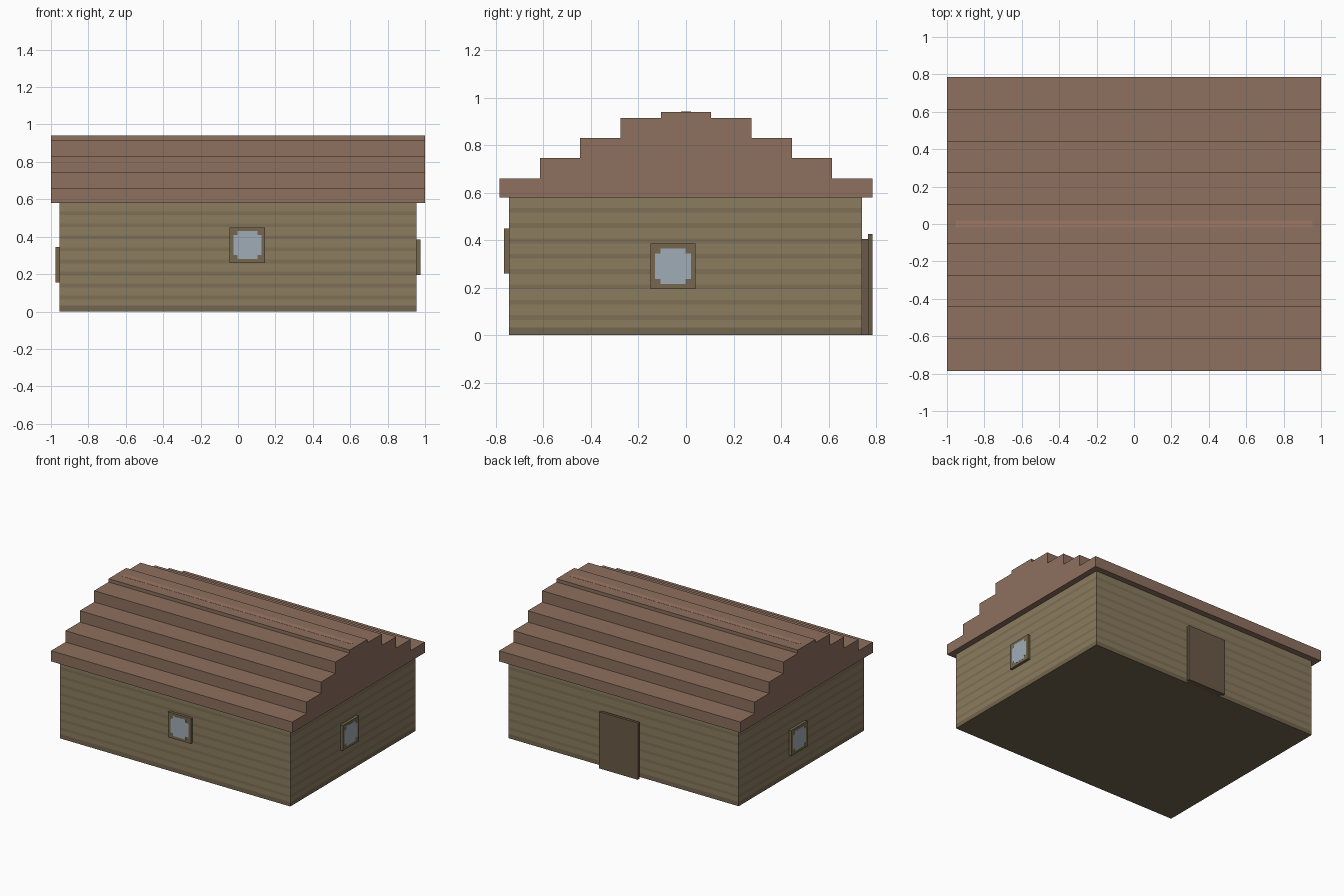
import bpy, bmesh
from mathutils import Matrix
from math import radians

if "Cube" in bpy.data.objects:
    bpy.data.objects.remove(bpy.data.objects["Cube"])


def mat(name, r, g, b):
    m = bpy.data.materials.new(name)
    m.diffuse_color = [((c / 255 + 0.055) / 1.055) ** 2.4 for c in (r, g, b)] + [1]
    m.use_nodes = True
    m.node_tree.nodes["Principled BSDF"].inputs["Base Color"].default_value = m.diffuse_color
    return m


WALL = mat("wall_light", 139, 124, 95)
BAND = mat("wall_dark", 126, 112, 86)
BASE = mat("wall_base", 116, 102, 78)
ROOF = mat("roof_brown", 141, 112, 94)
RIDGE = mat("ridge_brown", 156, 120, 100)
FRAME = mat("frame_brown", 118, 103, 78)
GLASS = mat("glass_blue", 160, 172, 182)
DOOR = mat("door_brown", 106, 90, 70)


def finish(name, bm, mats, matrix=Matrix()):
    bmesh.ops.recalc_face_normals(bm, faces=bm.faces)
    me = bpy.data.meshes.new(name)
    bm.to_mesh(me)
    bm.free()
    for m in mats:
        me.materials.append(m)
    ob = bpy.data.objects.new(name, me)
    ob.matrix_world = matrix
    bpy.context.collection.objects.link(ob)
    return ob


def box(name, x, y, z, m):
    bm = bmesh.new()
    bmesh.ops.create_cube(bm, size=1)
    for v in bm.verts:
        v.co = [r[0] if c < 0 else r[1] for c, r in zip(v.co, (x, y, z))]
    return finish(name, bm, [m])


def extrude(name, pts, vec, m, matrix=Matrix()):
    bm = bmesh.new()
    f = bm.faces.new([bm.verts.new(p) for p in pts])
    ext = bmesh.ops.extrude_face_region(bm, geom=[f], use_keep_orig=True)["geom"]
    bmesh.ops.translate(bm, vec=vec, verts=[g for g in ext if isinstance(g, bmesh.types.BMVert)])
    return finish(name, bm, [m], matrix)


# Walls: a box cut into plank rows, the lower edge of each row darker
bm = bmesh.new()
bmesh.ops.create_cube(bm, size=1)
for v in bm.verts:
    v.co = (v.co.x * 1.91, v.co.y * 1.485 - 0.0025, (v.co.z + 0.5) * 0.59)
levels = [0.033]
for i in range(1, 9):
    levels += [i * 0.0645, i * 0.0645 + 0.02]
for z in levels:
    bmesh.ops.bisect_plane(bm, geom=bm.verts[:] + bm.edges[:] + bm.faces[:],
                           plane_co=(0, 0, z), plane_no=(0, 0, 1))
for f in bm.faces:
    z = f.calc_center_median().z
    f.material_index = 2 if z < 0.033 else 1 if z > 0.06 and z % 0.0645 < 0.02 else 0
finish("walls", bm, [WALL, BAND, BASE])

# Stepped roof: half profile mirrored, then extruded along x
half = []
z0 = 0.58
for y, z1 in ((0.785, 0.66), (0.615, 0.745), (0.445, 0.83), (0.275, 0.915), (0.105, 0.94)):
    half += [(y, z0), (y, z1)]
    z0 = z1
profile = half + [(-y, z) for y, z in reversed(half)]
extrude("stepped_roof", [(-1, y, z) for y, z in profile], (2, 0, 0), ROOF)
box("ridge_strip", (-0.955, 0.955), (-0.02, 0.02), (0.92, 0.941), RIDGE)


# Windows: square frame with a notched pane, built facing -y and turned
def window(name, loc, angle):
    mw = Matrix.Translation(loc) @ Matrix.Rotation(radians(angle), 4, 'Z')
    a, b, s = 0.075, 0.053, 0.095
    extrude(name + "_frame", [(-s, 0.01, -s), (s, 0.01, -s), (s, 0.01, s), (-s, 0.01, s)],
            (0, -0.03, 0), FRAME, mw)
    pane = [(-b, -a), (b, -a), (b, -b), (a, -b), (a, b), (b, b),
            (b, a), (-b, a), (-b, b), (-a, b), (-a, -b), (-b, -b)]
    extrude(name + "_glass", [(x, -0.015, z) for x, z in pane], (0, -0.006, 0), GLASS, mw)


window("front_window", (0.05, -0.745, 0.355), 0)
window("right_window", (0.955, -0.055, 0.29), 90)
window("left_window", (-0.955, 0.05, 0.25), -90)

# Door on the back wall
box("door_frame", (-0.13, 0.15), (0.72, 0.765), (0.0, 0.405), DOOR)
box("door_leaf", (-0.15, 0.17), (0.765, 0.785), (0.0, 0.425), DOOR)
